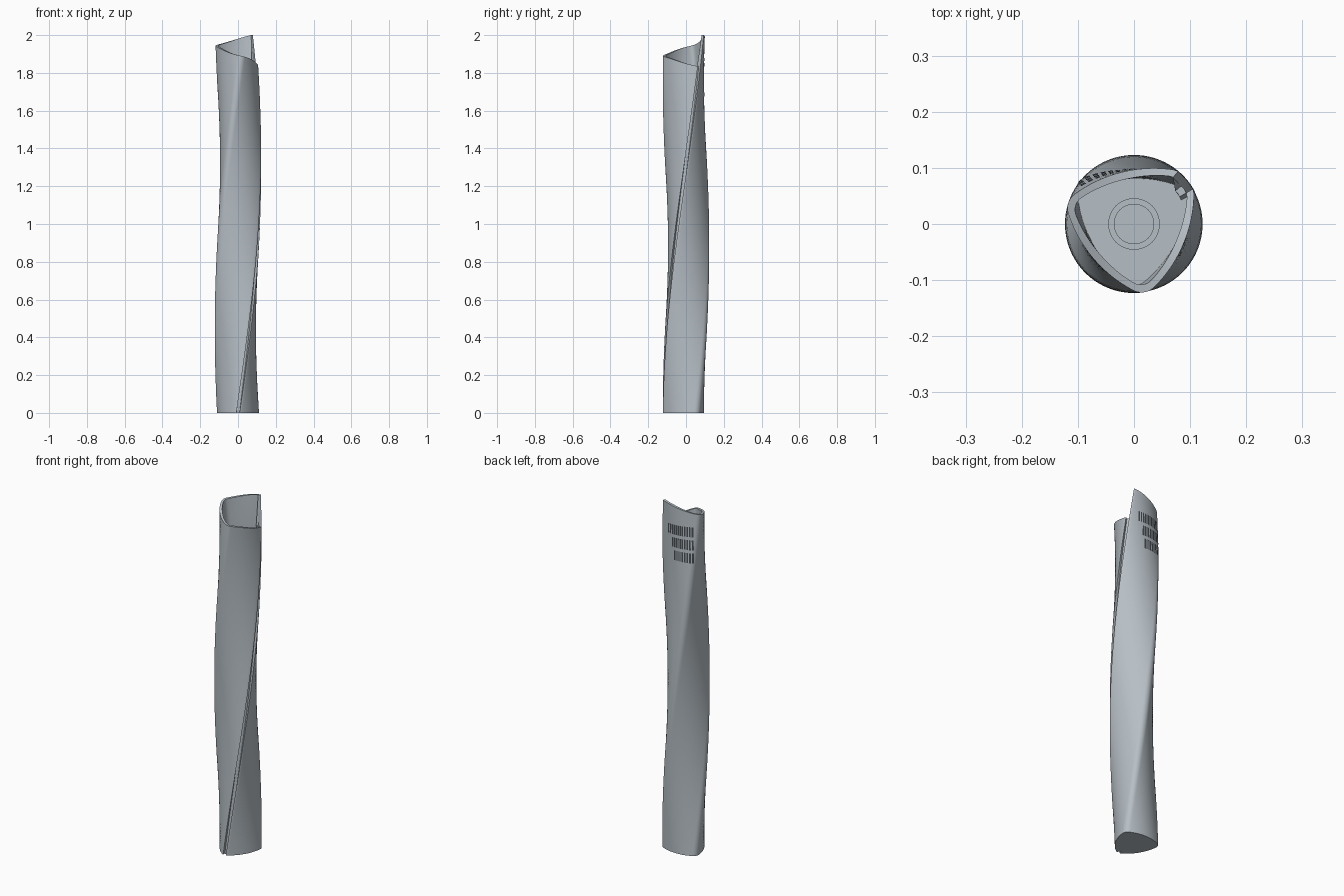
import bpy, bmesh
from math import sin, cos, radians, degrees, sqrt, atan2

cube = bpy.data.objects.get("Cube")
if cube:
    bpy.data.objects.remove(cube)

TWIST = 68           # degrees of turn per unit of height
ARC, SHIFT = 0.22, 0.125          # bowed side radius and its centre offset
NOSE, NOSE_AT = 0.033, 0.09       # rounded corner radius and its centre
WALL, GROOVE = 0.014, 4           # shell thickness, groove half angle
LOW, HIGH, FLOOR = 1.835, 2.0, 1.78


def material(name, colour):
    m = bpy.data.materials.new(name)
    m.use_nodes = True
    m.diffuse_color = (*colour, 1)
    m.node_tree.nodes["Principled BSDF"].inputs["Base Color"].default_value = (*colour, 1)
    return m


glass = material("blue grey glass", (0.47, 0.52, 0.56))
dark = material("dark louvre", (0.06, 0.07, 0.08))


def radius(phi):
    """Rounded triangle in polar form, with a corner at phi = 0."""
    p = abs((phi + 60) % 120 - 60)
    cx, cy = -SHIFT * cos(radians(60)), -SHIFT * sin(radians(60))
    dx, dy = NOSE_AT - cx, -cy
    n = sqrt(dx * dx + dy * dy)
    limit = degrees(atan2(NOSE * dy / n, NOSE_AT + NOSE * dx / n))
    a = radians(p)
    if p < limit:
        return NOSE_AT * cos(a) + sqrt(NOSE ** 2 - (NOSE_AT * sin(a)) ** 2)
    b = radians(60 - p)
    return -SHIFT * cos(b) + sqrt(ARC ** 2 - (SHIFT * sin(b)) ** 2)


def point(phi, z, inset=0.0):
    a = radians(phi - 90 + TWIST * z)
    r = radius(phi) - inset
    return (r * cos(a), r * sin(a), z)


def rim(phi):
    """Parapet height: falls steadily from one side of the groove to the other."""
    return HIGH - (HIGH - LOW) * (phi - GROOVE) / (360 - 2 * GROOVE)


def finish(bm, name, mat, angle=30):
    bmesh.ops.remove_doubles(bm, verts=bm.verts, dist=0.00005)
    bmesh.ops.recalc_face_normals(bm, faces=bm.faces)
    mesh = bpy.data.meshes.new(name)
    bm.to_mesh(mesh)
    bm.free()
    mesh.materials.append(mat)
    ob = bpy.data.objects.new(name, mesh)
    bpy.context.collection.objects.link(ob)
    bpy.ops.object.select_all(action='DESELECT')
    ob.select_set(True)
    bpy.context.view_layer.objects.active = ob
    bpy.ops.object.shade_smooth_by_angle(angle=radians(angle))
    return ob


def skin(bm, columns, rows, base):
    """Closed wall through (phi, inset, top) columns; returns the vertex grid."""
    grid = [[bm.verts.new(point(phi, base + (top - base) * i / rows, inset))
             for i in range(rows + 1)] for phi, inset, top in columns]
    for j, left in enumerate(grid):
        right = grid[(j + 1) % len(grid)]
        for i in range(rows):
            bm.faces.new((left[i], right[i], right[i + 1], left[i + 1]))
    bm.faces.new([c[0] for c in grid])
    return grid


# Column layout round the shell, then across the spiral groove
steps = 176
shell = [GROOVE + (360 - 2 * GROOVE) * i / steps for i in range(steps + 1)]
across = [360 - GROOVE, 360, 360 + GROOVE]
outer = [(p, 0, rim(p)) for p in shell]
outer += [(p, WALL, LOW) for p in across] + [(360 + GROOVE, WALL, HIGH)]
inner = [(p, WALL, rim(p)) for p in shell]
inner += [(p, 2 * WALL, LOW) for p in across] + [(360 + GROOVE, WALL, HIGH)]

# Twisted tower shell with hollow crown and roof floor
bm = bmesh.new()
out_grid = skin(bm, outer, 72, 0)
in_grid = skin(bm, inner, 8, FLOOR)
for j in range(len(outer)):
    k = (j + 1) % len(outer)
    bm.faces.new((out_grid[j][-1], out_grid[k][-1], in_grid[k][-1], in_grid[j][-1]))
finish(bm, "twisted_tower", glass)

# Round roof platforms
for name, r, height in (("roof_ring", 0.046, 0.006), ("roof_drum", 0.036, 0.012)):
    bm = bmesh.new()
    bmesh.ops.create_cone(bm, cap_ends=True, segments=48, radius1=r, radius2=r, depth=height)
    bmesh.ops.translate(bm, verts=bm.verts, vec=(0, 0, FLOOR + height / 2))
    finish(bm, name, glass)

# Louvre slots: three stepped rows of upright thin plates on the back
bm = bmesh.new()
PROUD = 0.0012
for z, start in ((1.85, 64), (1.777, 76), (1.704, 86)):
    for n in range(int((142 - start) / 7) + 1):
        a = 142 - 7 * n
        strip = []
        for i in range(5):
            h = z - 0.028 + 0.056 * i / 4
            phi = a + 90 - TWIST * h
            strip.append([bm.verts.new(point(phi + s, h, -PROUD)) for s in (-2.2, 0, 2.2)])
        for lower, upper in zip(strip, strip[1:]):
            for s in range(2):
                bm.faces.new((lower[s], lower[s + 1], upper[s + 1], upper[s]))
finish(bm, "louvre_slots", dark)
